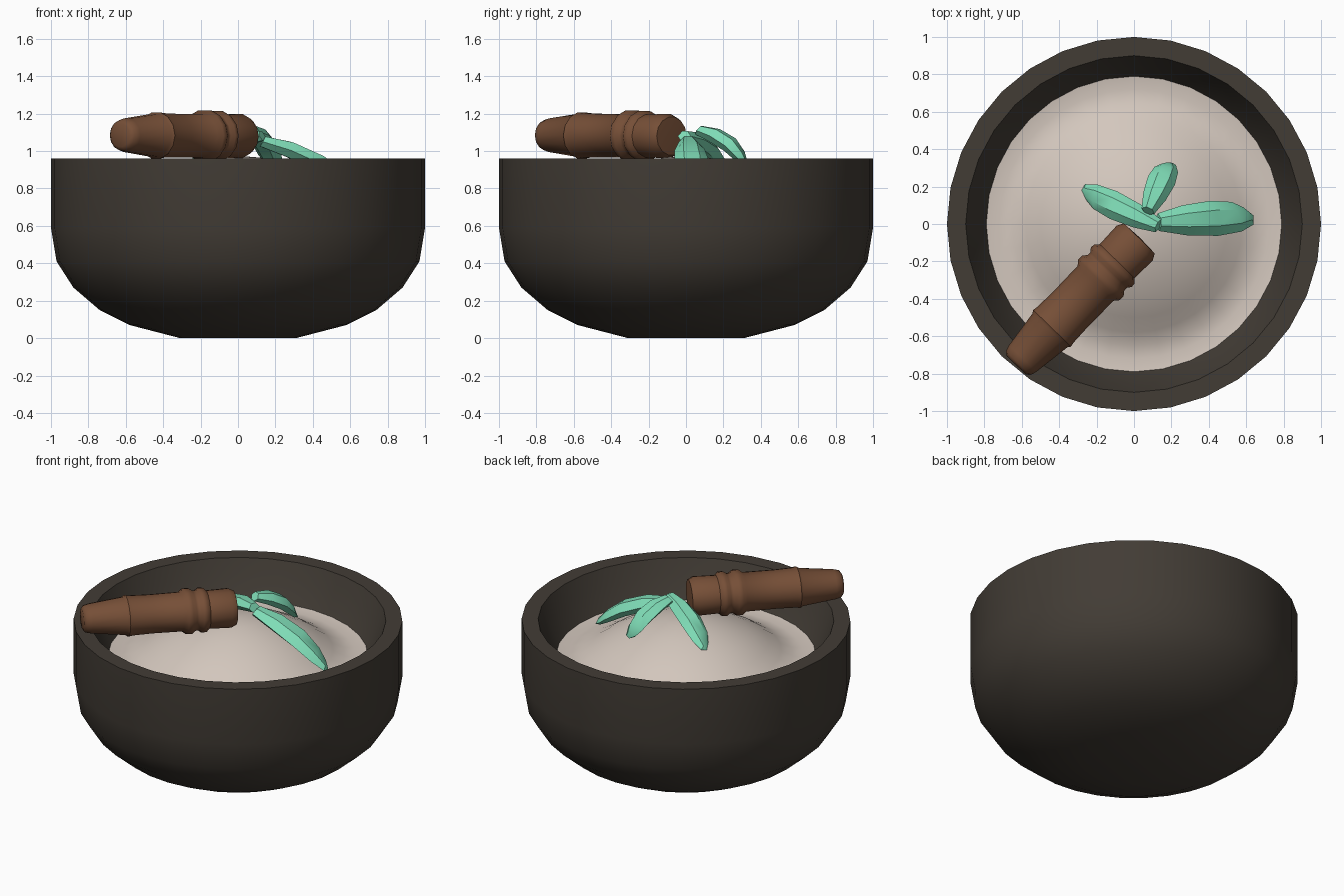
import bpy, math
from mathutils import Vector, Matrix

if "Cube" in bpy.data.objects:
    bpy.data.objects.remove(bpy.data.objects["Cube"])


def material(name, rgb):
    lin = [(c / 255 / 12.92) if c < 10 else ((c / 255 + 0.055) / 1.055) ** 2.4 for c in rgb]
    m = bpy.data.materials.new(name)
    m.diffuse_color = (*lin, 1)
    m.use_nodes = True
    m.node_tree.nodes["Principled BSDF"].inputs["Base Color"].default_value = m.diffuse_color
    return m


CLAY = material("dark clay", (66, 60, 53))
CREAM = material("cream", (211, 199, 189))
WOOD = material("brown wood", (118, 79, 55))
MINT = material("mint green", (128, 222, 184))


def make(name, verts, faces, mat, angle):
    me = bpy.data.meshes.new(name)
    me.from_pydata(verts, [], faces)
    me.materials.append(mat)
    ob = bpy.data.objects.new(name, me)
    bpy.context.collection.objects.link(ob)
    bpy.ops.object.select_all(action='DESELECT')
    ob.select_set(True)
    bpy.context.view_layer.objects.active = ob
    bpy.ops.object.mode_set(mode='EDIT')
    bpy.ops.mesh.select_all(action='SELECT')
    bpy.ops.mesh.remove_doubles(threshold=0.0001)
    bpy.ops.mesh.normals_make_consistent(inside=False)
    bpy.ops.object.mode_set(mode='OBJECT')
    bpy.ops.object.shade_smooth_by_angle(angle=math.radians(angle))
    return ob


def lathe(name, profile, sides, mat, angle=40):
    """Spin (radius, z) points about z."""
    verts, faces = [], []
    for r, z in profile:
        for i in range(sides):
            a = 2 * math.pi * i / sides
            verts.append((r * math.cos(a), r * math.sin(a), z))
    for k in range(len(profile) - 1):
        for i in range(sides):
            j = (i + 1) % sides
            faces.append((k * sides + i, k * sides + j, (k + 1) * sides + j, (k + 1) * sides + i))
    return make(name, verts, faces, mat, angle)


# Bowl: outer shell, flat rim, sloping inner wall
lathe("bowl", [(0, 0), (0.31, 0), (0.58, 0.07), (0.74, 0.15), (0.88, 0.27), (0.97, 0.41),
               (1, 0.59), (1, 0.96), (0.9, 0.96), (0.86, 0.86), (0.78, 0.70),
               (0.6, 0.45), (0.35, 0.25), (0, 0.2)], 32, CLAY)

# Cream filling: central mound with a shallow trough by the wall
lathe("cream_filling", [(0, 0.975), (0.12, 0.965), (0.25, 0.93), (0.38, 0.88), (0.5, 0.815),
                        (0.58, 0.76), (0.65, 0.725), (0.72, 0.715), (0.79, 0.725),
                        (0.74, 0.66), (0.55, 0.46), (0, 0.3)], 32, CREAM, 60)

# Wooden handle lying across the rim
handle = lathe("wooden_handle", [
    (0, 0), (0.07, 0), (0.092, 0.015), (0.102, 0.05), (0.13, 0.26), (0.141, 0.275), (0.136, 0.30),
    (0.132, 0.42), (0.134, 0.61), (0.155, 0.635), (0.155, 0.665), (0.136, 0.69), (0.136, 0.71),
    (0.152, 0.73), (0.15, 0.755), (0.13, 0.775), (0.134, 0.91), (0.115, 0.945), (0, 0.95)],
    14, WOOD, 45)
start, end = Vector((-0.63, -0.755, 1.085)), Vector((0.03, -0.075, 1.08))
axis = (end - start).normalized()
side = axis.cross(Vector((0, 0, 1))).normalized()
up = side.cross(axis)
basis = Matrix((side, up * 0.9, axis)).transposed().to_4x4()
handle.data.transform(Matrix.Translation(start) @ basis)


# Mint leaves: thick tapering blades with a notched tip
def leaf(name, base, tip, width, thick):
    base, tip = Vector(base), Vector(tip)
    d = tip - base
    s = d.cross(Vector((0, 0, 1))).normalized()
    n = s.cross(d).normalized()
    verts, faces = [], []
    for t, w, h in [(0, 0.5, 0.7), (0.25, 0.85, 1), (0.55, 1, 1), (0.8, 0.85, 0.75), (0.94, 0.5, 0.4)]:
        c = base + d * t + n * 0.04 * math.sin(math.pi * t)
        for x, y in [(1, 0), (0.45, 0.9), (-0.45, 0.9), (-1, 0), (-0.45, -0.8), (0.45, -0.8)]:
            # side corners lag on one edge for a ragged outline
            verts.append(c + s * x * w * width + n * y * h * thick + d * 0.05 * x * t)
    for k in range(4):
        for i in range(6):
            j = (i + 1) % 6
            faces.append((k * 6 + i, k * 6 + j, k * 6 + 6 + j, k * 6 + 6 + i))
    verts.append(tip)
    faces += [(24 + i, 24 + (i + 1) % 6, 30) for i in range(6)]
    faces.append(tuple(range(5, -1, -1)))
    make(name, verts, faces, MINT, 35)


leaf("mint_leaf_right", (0.13, 0.01, 1.05), (0.64, 0.045, 0.78), 0.095, 0.05)
leaf("mint_leaf_back", (0.075, 0.07, 1.11), (0.19, 0.33, 0.91), 0.075, 0.045)
leaf("mint_leaf_left", (0.13, -0.01, 1.08), (-0.28, 0.18, 0.90), 0.075, 0.045)
